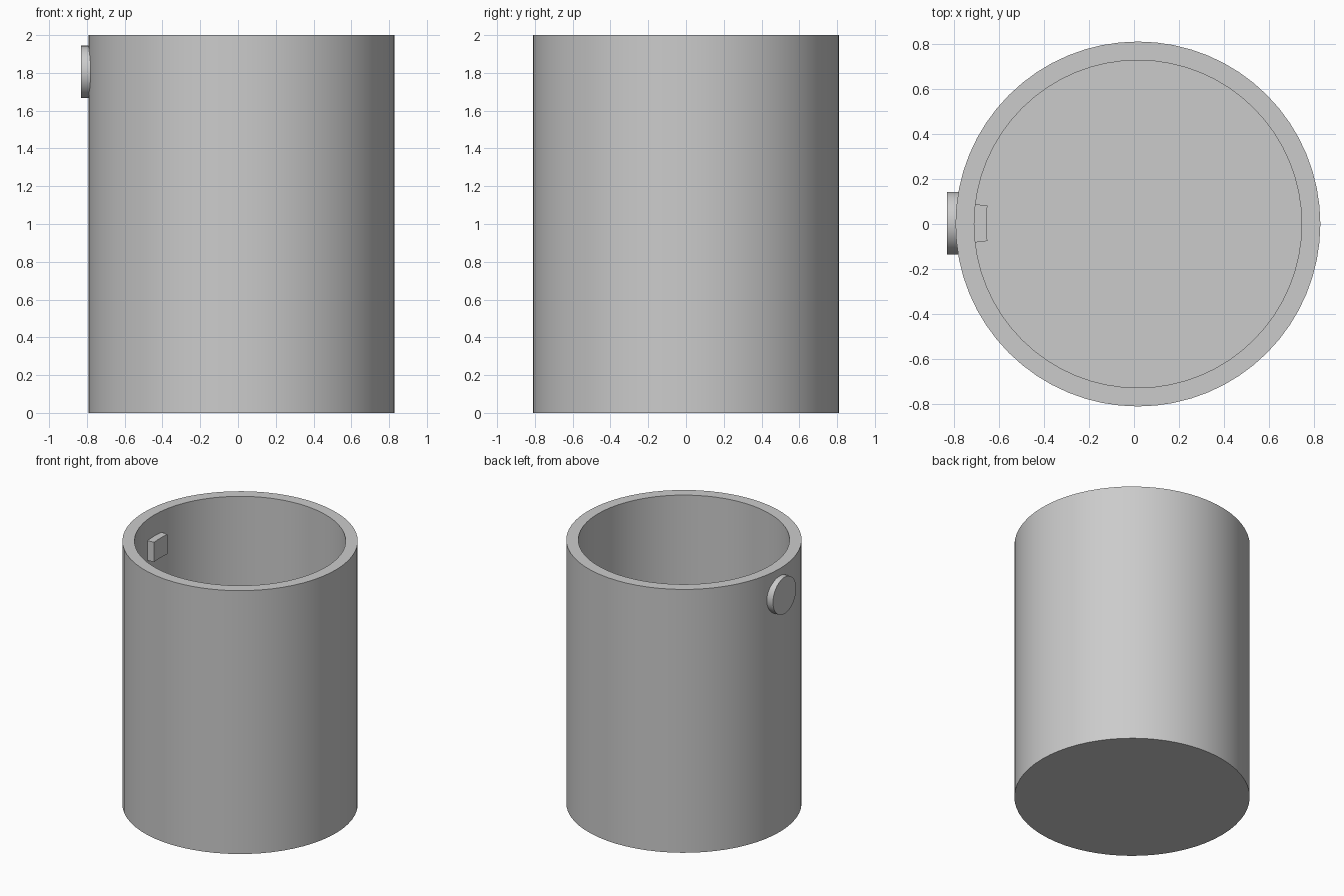
import bpy, bmesh, math

if "Cube" in bpy.data.objects:
    bpy.data.objects.remove(bpy.data.objects["Cube"])

CX = 0.0175           # cup axis
R_OUT, R_IN = 0.81, 0.727
HEIGHT, FLOOR = 2.0, 0.083
SIDES = 64

grey = bpy.data.materials.new("grey")
grey.diffuse_color = (0.6, 0.6, 0.6, 1)
grey.use_nodes = True
grey.node_tree.nodes["Principled BSDF"].inputs["Base Color"].default_value = grey.diffuse_color


def finish(name, bm, smooth=True):
    bmesh.ops.recalc_face_normals(bm, faces=bm.faces)
    mesh = bpy.data.meshes.new(name)
    bm.to_mesh(mesh)
    bm.free()
    mesh.materials.append(grey)
    obj = bpy.data.objects.new(name, mesh)
    bpy.context.collection.objects.link(obj)
    if smooth:
        bpy.ops.object.select_all(action='DESELECT')
        obj.select_set(True)
        bpy.context.view_layer.objects.active = obj
        bpy.ops.object.shade_smooth_by_angle(angle=math.radians(30))
    return obj


def ring(bm, radius, z):
    return [bm.verts.new((CX + radius * math.cos(2 * math.pi * i / SIDES),
                          radius * math.sin(2 * math.pi * i / SIDES), z))
            for i in range(SIDES)]


# Hollow cup: outer wall, rim, inner wall and closed floor
bm = bmesh.new()
rings = [ring(bm, r, z) for r, z in
         ((R_OUT, 0), (R_OUT, HEIGHT), (R_IN, HEIGHT), (R_IN, FLOOR))]
for a, b in zip(rings, rings[1:]):
    for i in range(SIDES):
        j = (i + 1) % SIDES
        bm.faces.new((a[i], a[j], b[j], b[i]))
bm.faces.new(rings[0])
bm.faces.new(rings[-1])
finish("cup", bm)

# Round button on the outside of the left wall
bm = bmesh.new()
bmesh.ops.create_cone(bm, cap_ends=True, segments=48, radius1=0.139,
                      radius2=0.139, depth=0.07)
for v in bm.verts:
    x, y, z = v.co
    v.co = (z - 0.796, y + 0.004, x + 1.805)
finish("button", bm)

# Curved catch on the inside of the left wall
bm = bmesh.new()
STEPS, HALF = 6, math.radians(6.7)
arc = [math.pi - HALF + 2 * HALF * i / STEPS for i in range(STEPS + 1)]
outline = [(0.673, a) for a in arc] + [(R_IN + 0.005, a) for a in reversed(arc)]
base = bm.faces.new([bm.verts.new((CX + r * math.cos(a),
                                   0.003 + r * math.sin(a), 1.69))
                     for r, a in outline])
top = bmesh.ops.extrude_face_region(bm, geom=[base])
bmesh.ops.translate(bm, vec=(0, 0, 0.15),
                    verts=[g for g in top["geom"] if isinstance(g, bmesh.types.BMVert)])
finish("catch", bm)
